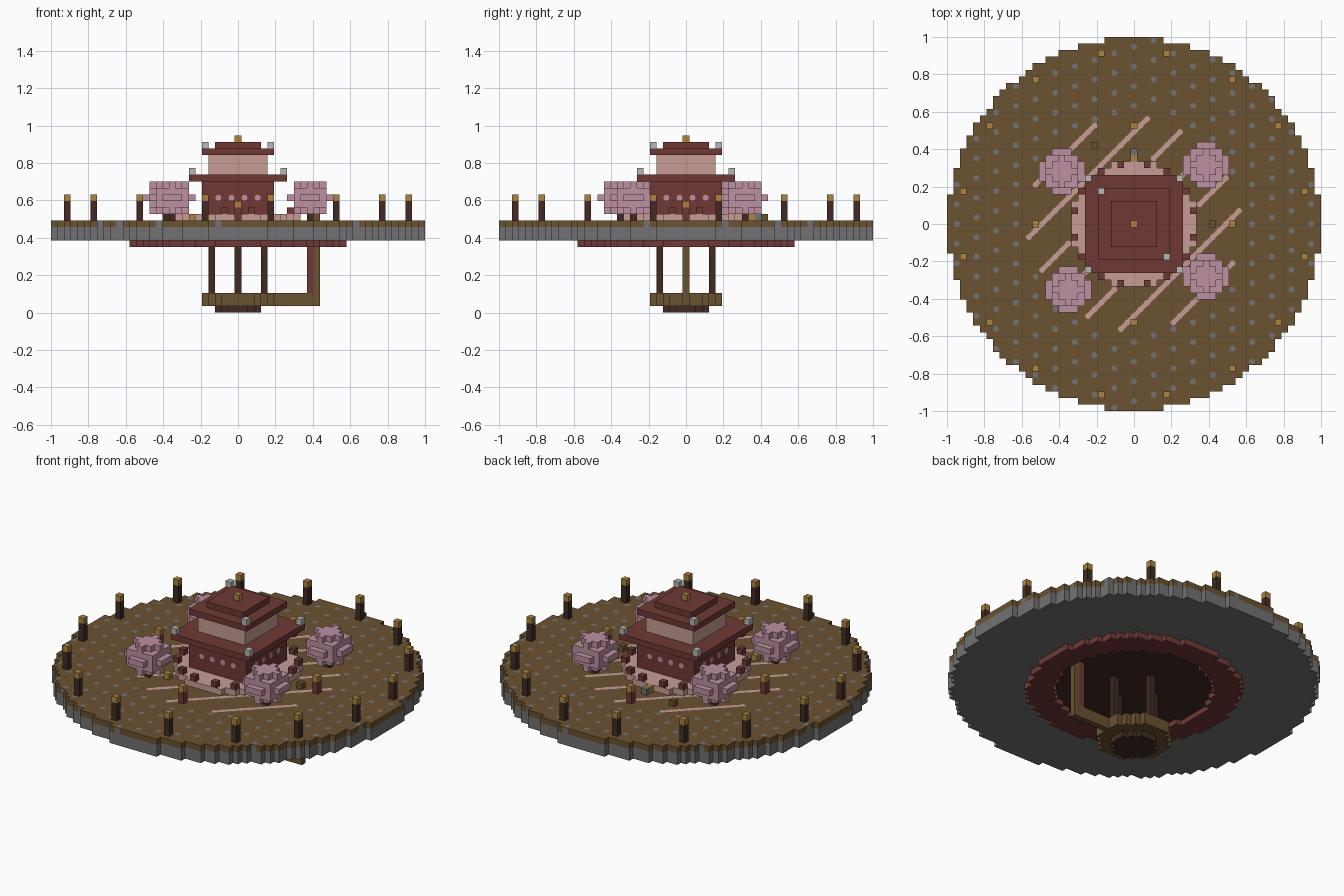
import bpy, bmesh, math
from mathutils import Vector, Matrix

if "Cube" in bpy.data.objects:
    bpy.data.objects.remove(bpy.data.objects["Cube"])

V = 2 / 57  # edge of one block


def material(name, hexcode):
    rgb = [int(hexcode[i:i + 2], 16) / 255 for i in (0, 2, 4)]
    lin = [c / 12.92 if c < 0.04045 else ((c + 0.055) / 1.055) ** 2.4 for c in rgb]
    m = bpy.data.materials.new(name)
    m.use_nodes = True
    m.diffuse_color = (*lin, 1)
    bsdf = m.node_tree.nodes["Principled BSDF"]
    bsdf.inputs["Base Color"].default_value = (*lin, 1)
    bsdf.inputs["Roughness"].default_value = 0.9
    return m


SOIL = material("brown soil", "6B5231")
STONE = material("grey stone", "727272")
WOOD = material("dark wood", "412A22")
GOLD = material("gold lamp", "AD8440")
RED = material("red lacquer", "703935")
PLASTER = material("pale plaster", "C79D95")
BLOSSOM = material("pink blossom", "BE90A2")
PAPER = material("white paper", "B8BAB6")


def finish(name, bm, *mats):
    me = bpy.data.meshes.new(name)
    bm.to_mesh(me)
    bm.free()
    for m in mats:
        me.materials.append(m)
    ob = bpy.data.objects.new(name, me)
    bpy.context.collection.objects.link(ob)
    return ob


def blocks(name, cells, *mats, rule=None):
    """Shell of unit blocks; only faces open to the air are made."""
    cells = set(cells)
    bm = bmesh.new()
    verts = {}

    def vert(p):
        key = tuple(round(c * 2) for c in p)
        if key not in verts:
            verts[key] = bm.verts.new((p + Vector((0, 0, 0.5))) * V)
        return verts[key]

    for cell in cells:
        c = Vector(cell)
        for axis in range(3):
            for sign in (-1, 1):
                n = Vector((0, 0, 0))
                n[axis] = sign
                if tuple(int(k) for k in c + n) in cells:
                    continue
                a = Vector((0, 0, 0))
                a[(axis + 1) % 3] = 1
                b = n.cross(a)
                ring = [c + (n + a * i + b * j) / 2
                        for i, j in ((-1, -1), (1, -1), (1, 1), (-1, 1))]
                face = bm.faces.new([vert(p) for p in ring])
                if rule:
                    face.material_index = rule(cell, n)
    return finish(name, bm, *mats)


def disc(r2, z0, z1, inner=-1):
    n = int(math.sqrt(r2)) + 1
    return [(x, y, z) for x in range(-n, n + 1) for y in range(-n, n + 1)
            for z in range(z0, z1) if inner < x * x + y * y <= r2]


def slab(h, z0, z1):
    return [(x, y, z) for x in range(-h, h + 1) for y in range(-h, h + 1)
            for z in range(z0, z1)]


def column(x, y, z0, z1):
    return [(x, y, z) for z in range(z0, z1)]


def paving(name, cells, mat, strips=False):
    """Thin round slabs on the ground, joined by diagonal strips if asked."""
    bm = bmesh.new()
    top = 14 * V + 0.002
    for x, y in cells:
        bmesh.ops.create_circle(bm, cap_ends=True, segments=8, radius=0.47 * V,
                                matrix=Matrix.Translation((x * V, y * V, top)))
        if strips and (x + 1, y + 1) in cells:
            side = Vector((-1, 1, 0)) * 0.25 * V
            a = Vector((x * V, y * V, top - 0.0005))
            b = a + Vector((V, V, 0))
            bm.faces.new([bm.verts.new(p) for p in (a - side, b - side, b + side, a + side)])
    return finish(name, bm, mat)


def paved(x, y):
    return (2 * x + 3 * y) % 9 == 0


# Floating round platform
blocks("platform_stone", disc(803, 11, 13), STONE)
blocks("platform_soil", disc(803, 13, 14), SOIL, STONE,
       rule=lambda c, n: int(n.z == 0 and paved(c[0], c[1])))
ground = [(x, y) for x, y, _ in disc(803, 13, 14)]
paving("stepping_stones", {p for p in ground
                           if paved(*p) and p[0] ** 2 + p[1] ** 2 > 285}, STONE)
paving("petal_paths", {p for p in ground if (p[0] - p[1]) % 7 == 0
                       and 90 < p[0] ** 2 + p[1] ** 2 < 270}, PLASTER, strips=True)

# Underside ring, ceiling and hanging basket
blocks("under_ring", disc(270, 10, 11, 156), RED)
ceiling = bmesh.new()
bmesh.ops.create_circle(ceiling, cap_ends=True, segments=32, radius=13.5 * V,
                        matrix=Matrix.Translation((0, 0, 11 * V - 0.003)))
bmesh.ops.reverse_faces(ceiling, faces=ceiling.faces[:])
finish("under_ceiling", ceiling, WOOD)
for i, (x, y) in enumerate(((4, 0), (-4, 0), (0, 4), (0, -4))):
    blocks(f"hanging_post_{i}", column(x, y, 3, 11), WOOD)
blocks("basket_wall", disc(29, 1, 3, 12), SOIL)
blocks("basket_floor", disc(12, 1, 2), WOOD)
blocks("basket_base", disc(10, 0, 1), WOOD)
blocks("basket_beam", [(x, 0, z) for x in range(6, 13) for z in (1, 2)], SOIL)
blocks("ladder_rail", column(12, 0, 3, 11), SOIL)
blocks("ladder_rungs", column(11, 0, 3, 11), RED)

# Pagoda on its round terrace
blocks("terrace", disc(92, 14, 15), PLASTER)
blocks("lower_wall", slab(5, 15, 20), RED)
blocks("lower_roof", slab(7, 20, 21), RED)
blocks("upper_wall", slab(4, 21, 24), PLASTER)
blocks("upper_roof", slab(5, 24, 25), RED)
blocks("roof_cap", slab(3, 25, 26), RED)
blocks("roof_knob", [(0, 0, 26)], GOLD)
blocks("lower_roof_lanterns", [(x, y, 21) for x in (-7, 7) for y in (-7, 7)], PAPER)
blocks("upper_roof_lanterns", [(-5, 5, 25), (5, -5, 25)], PAPER)

# Round windows on each wall
windows = bmesh.new()
for side in range(4):
    turn = Matrix.Rotation(side * math.pi / 2, 4, "Z")
    for x in (-3, -1, 1, 3):
        place = Matrix.Translation((x * V, -5.5 * V - 0.003, 17.5 * V))
        bmesh.ops.create_circle(windows, cap_ends=True, segments=8, radius=0.47 * V,
                                matrix=turn @ place @ Matrix.Rotation(math.pi / 2, 4, "X"))
finish("wall_windows", windows, BLOSSOM)

# Lamps and fence posts spaced around the centre
fence = set()
for i in range(16):
    a = math.radians(11.25 + 22.5 * i)
    x, y = int(27 * math.cos(a)), int(27 * math.sin(a))
    blocks(f"lamp_post_{i}", column(x, y, 14, 17), WOOD)
    blocks(f"lamp_head_{i}", [(x, y, 17)], GOLD)
    fence.update(column(round(9.2 * math.cos(a)), round(9.2 * math.sin(a)), 15, 16))
blocks("terrace_fence", fence, RED)
for i, (x, y) in enumerate(((15, 0), (-15, 0), (0, 15), (0, -15))):
    blocks(f"short_lamp_{i}", column(x, y, 14, 16), RED)
    blocks(f"short_lamp_head_{i}", [(x, y, 16)], GOLD)

# Blossom trees
for i, (tx, ty) in enumerate(((-11, 8), (11, 9), (-10, -10), (11, -8))):
    blocks(f"tree_trunk_{i}", column(tx, ty, 14, 16), WOOD)
    blocks(f"tree_crown_{i}", [(tx + x, ty + y, 17 + z) for x, y, z in slab(3, -2, 3)
                               if x * x + y * y + 1.4 * z * z <= 10], BLOSSOM)

# Small garden objects
blocks("wooden_stools", [(12, 0, 14), (-6, 12, 14)], SOIL)
blocks("stone_block", [(0, 11, 14)], STONE)
blocks("golden_offerings", [(0, 10, 14), (-7, -9, 14)], GOLD)
